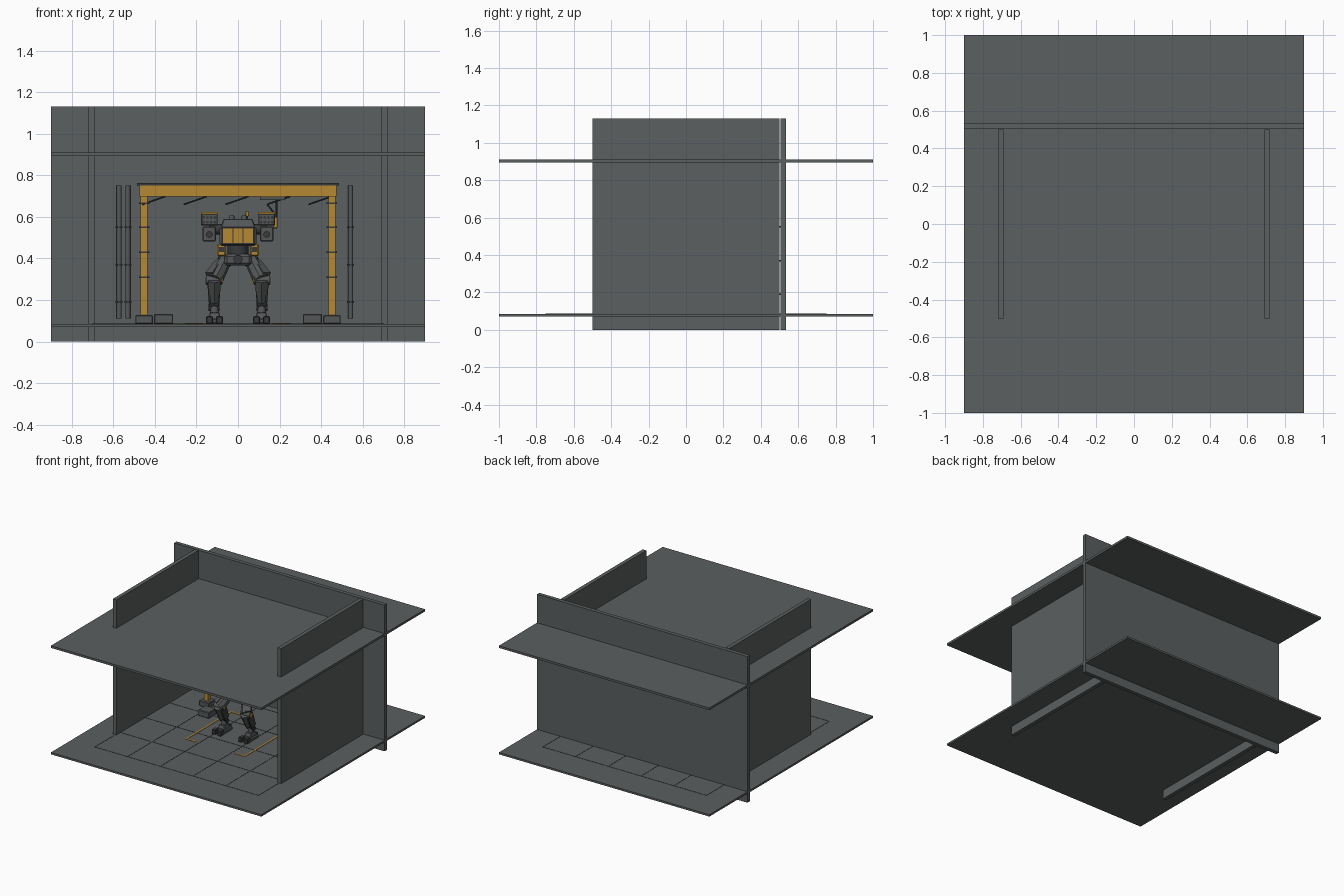
import bpy, bmesh, math
from mathutils import Vector, Matrix

cube = bpy.data.objects.get("Cube")
if cube:
    bpy.data.objects.remove(cube, do_unlink=True)


def material(name, r, g, b):
    m = bpy.data.materials.new(name)
    m.use_nodes = True
    m.diffuse_color = (r, g, b, 1)
    m.node_tree.nodes["Principled BSDF"].inputs["Base Color"].default_value = (r, g, b, 1)
    return m


GREY = material("concrete grey", 0.105, 0.115, 0.115)
STEEL = material("steel grey", 0.09, 0.095, 0.097)
DARK = material("dark grey", 0.04, 0.042, 0.044)
YELLOW = material("safety yellow", 0.47, 0.25, 0.034)


def finish(name, bm, mat, smooth=False):
    mesh = bpy.data.meshes.new(name)
    bm.to_mesh(mesh)
    bm.free()
    mesh.materials.append(mat)
    ob = bpy.data.objects.new(name, mesh)
    bpy.context.collection.objects.link(ob)
    if smooth:
        for p in mesh.polygons:
            p.use_smooth = len(p.vertices) == 4
    return ob


def box(name, lo, hi, mat, bevel=0, taper=1.0):
    """Box between two corners; taper scales the top face."""
    lo, hi = Vector(lo), Vector(hi)
    size, mid = hi - lo, (lo + hi) / 2
    bm = bmesh.new()
    bmesh.ops.create_cube(bm, size=1)
    for v in bm.verts:
        k = taper if v.co.z > 0 else 1
        v.co = Vector((v.co.x * size.x * k, v.co.y * size.y * k, v.co.z * size.z)) + mid
    if bevel:
        bmesh.ops.bevel(bm, geom=bm.edges[:], offset=bevel, segments=1, affect='EDGES')
    return finish(name, bm, mat)


def rod(name, a, b, r, mat, r2=None, sides=12, flat=1.0):
    """Cylinder or tapered prism between two points."""
    a, b = Vector(a), Vector(b)
    d = b - a
    turn = d.to_track_quat('Z', 'Y').to_matrix().to_4x4()
    bm = bmesh.new()
    bmesh.ops.create_cone(bm, cap_ends=True, segments=sides, radius1=r,
                          radius2=r if r2 is None else r2, depth=d.length)
    if sides == 4:
        bmesh.ops.rotate(bm, verts=bm.verts, matrix=Matrix.Rotation(math.pi / 4, 3, 'Z'))
    bmesh.ops.scale(bm, verts=bm.verts, vec=(flat, 1, 1))
    bmesh.ops.transform(bm, verts=bm.verts, matrix=Matrix.Translation((a + b) / 2) @ turn)
    return finish(name, bm, mat, smooth=sides > 8)


# Hangar shell
box("floor_slab", (-.9, -1, .07), (.9, 1, .085), GREY)
box("roof_slab", (-.9, -1, .893), (.9, 1, .91), GREY)
box("back_wall", (-.9, .505, 0), (.9, .535, 1.13), GREY)
SIDES = (("left", 1), ("right", -1))
for side, s in SIDES:
    x0, x1 = sorted((s * .69, s * .72))
    box(side + "_wall", (x0, -.5, 0), (x1, .5, 1.13), GREY)

# Floor seams
for i in range(6):
    x, y = -.7 + .28 * i, -.75 + .3 * i
    box("floor_seam_long", (x - .002, -.75, .085), (x + .002, .75, .0865), DARK)
    box("floor_seam_cross", (-.7, y - .002, .085), (.7, y + .002, .0865), DARK)

# Painted bay markings
for side, s in SIDES:
    x0, x1 = sorted((s * .244, s * .256))
    box(side + "_bay_line", (x0, -.28, .085), (x1, .28, .088), YELLOW)
    x0, x1 = sorted((s * .165, s * .25))
    for y in (-.274, .274):
        box(side + "_bay_corner", (x0, y - .006, .085), (x1, y + .006, .088), YELLOW)

# Wall pipes with clamps
for x in (-.572, -.53, .542):
    rod("wall_pipe", (x, .48, .11), (x, .48, .75), .012, STEEL)
    for z in (.19, .37, .55):
        box("pipe_clamp", (x - .017, .463, z - .004), (x + .017, .505, z + .004), DARK)

# Gantry
GY = .27
for side, s in SIDES:
    x = s * .452
    box(side + "_post_base", (x - .042, GY - .042, .085), (x + .042, GY + .042, .127), STEEL, .004)
    box(side + "_post", (x - .017, GY - .017, .127), (x + .017, GY + .017, .70), YELLOW)
    for z in (.31, .43, .55, .665):
        box(side + "_post_collar", (x - .025, GY - .022, z - .004), (x + .025, GY + .022, z + .004), DARK)
    c = s * .358
    box(side + "_crate", (c - .046, .09, .085), (c + .046, .18, .132), STEEL, .004)
box("gantry_beam", (-.475, GY - .03, .698), (.475, GY + .03, .75), YELLOW)
box("gantry_top_rail", (-.485, GY - .036, .75), (.485, GY + .036, .762), DARK)
for i in range(5):
    x = -.46 + .2 * i
    rod("gantry_brace", (x, GY - .02, .66), (x + .11, GY + .02, .698), .004, DARK, sides=6)
box("hoist_trolley", (.105, GY - .045, .682), (.225, GY + .04, .698), STEEL)
rod("hoist_cable", (.185, GY - .03, .60), (.185, GY - .03, .69), .005, DARK, sides=8)
rod("hoist_arm", (.185, GY - .03, .605), (.14, GY - .03, .66), .004, DARK, sides=6)
box("hoist_hook", (.17, GY - .045, .545), (.19, GY - .015, .60), YELLOW, .003)

# Walker legs
for side, s in SIDES:
    hip = Vector((s * .065, .01, .39))
    knee = Vector((s * .115, -.06, .295))
    ankle = Vector((s * .115, .0, .165))
    fx = s * .113
    box(side + "_foot", (fx - .04, -.075, .085), (fx + .04, .04, .113), STEEL, .006)
    box(side + "_foot_top", (fx - .03, -.045, .11), (fx + .03, .03, .14), STEEL, .004, .75)
    for t in (-.024, .024):
        box(side + "_toe", (fx + t - .016, -.105, .085), (fx + t + .016, -.06, .122), DARK, .004)
    box(side + "_heel", (fx - .02, .035, .085), (fx + .02, .06, .115), DARK, .004)
    rod(side + "_ankle_post", (fx, -.005, .13), ankle + Vector((0, 0, .03)), .021, STEEL)
    rod(side + "_ankle_joint", ankle - Vector((.027, 0, 0)), ankle + Vector((.027, 0, 0)), .017, DARK)
    rod(side + "_shin", ankle + Vector((0, 0, .015)), knee, .034, DARK, .046, sides=4)
    rod(side + "_shin_guard", (fx, -.035, .19), (fx, -.078, .295), .022, STEEL, .034, sides=6)
    rod(side + "_knee_joint", knee - Vector((.038, 0, 0)), knee + Vector((.038, 0, 0)), .024, STEEL)
    for t in (-.038, .038):
        rod(side + "_knee_cap", knee + Vector((t - .004, 0, 0)), knee + Vector((t + .004, 0, 0)), .016, YELLOW)
    rod(side + "_thigh", knee, hip, .042, STEEL, .034, sides=8)
    rod(side + "_thigh_plate", knee + Vector((s * .018, -.008, .02)), hip + Vector((s * .024, -.015, -.01)),
        .030, STEEL, .024, sides=4)
    rod(side + "_thigh_piston", knee + Vector((0, .045, -.02)), hip + Vector((0, .045, 0)), .008, DARK)
    rod(side + "_hip_joint", hip - Vector((.03, 0, 0)), hip + Vector((.03, 0, 0)), .028, DARK)
    x0, x1 = sorted((s * .06, s * .1))
    box(side + "_hip_guard", (x0, -.04, .412), (x1, .05, .47), YELLOW, .005)
    box(side + "_hip_guard_panel", (x0 + .008, -.044, .43), (x1 - .008, -.038, .455), DARK)

# Walker pelvis and torso
box("pelvis", (-.065, -.05, .365), (.065, .07, .42), STEEL, .012)
rod("pelvis_hub", (0, -.062, .395), (0, -.04, .395), .022, DARK)
rod("waist", (0, .01, .41), (0, .01, .47), .05, DARK)
box("torso", (-.088, -.085, .46), (.088, .095, .555), STEEL, .01)
box("torso_top", (-.082, -.075, .553), (.082, .085, .59), STEEL, .004, .85)
box("canopy_frame", (-.078, -.09, .466), (.078, -.083, .55), DARK)
for x in (-.05, 0, .05):
    box("chest_panel", (x - .0225, -.096, .474), (x + .0225, -.088, .544), YELLOW)
box("back_pack", (-.06, .085, .46), (.06, .14, .57), DARK, .008)
for x in (-.03, .03):
    rod("exhaust", (x, .125, .55), (x, .14, .605), .012, STEEL)
rod("beacon_mast", (.045, .02, .58), (.045, .02, .61), .004, DARK, sides=8)
rod("beacon", (.045, .02, .605), (.045, .02, .625), .008, YELLOW)

# Walker arms and shoulder pods
for side, s in SIDES:
    c = s * .138
    rod(side + "_shoulder", (s * .08, .01, .54), (s * .14, .01, .54), .025, DARK)
    box(side + "_arm", (c - .032, -.07, .482), (c + .032, .06, .553), STEEL, .005)
    rod(side + "_arm_barrel", (c, -.12, .515), (c, -.06, .515), .016, DARK)
    box(side + "_pod", (c - .04, -.075, .558), (c + .04, .07, .615), STEEL, .004)
    box(side + "_pod_lid", (c - .041, -.078, .613), (c + .041, .072, .624), YELLOW)
    for i in range(4):
        for z in (.574, .597):
            x = c - .027 + .018 * i
            rod(side + "_pod_tube", (x, -.08, z), (x, -.07, z), .007, DARK, sides=8)
